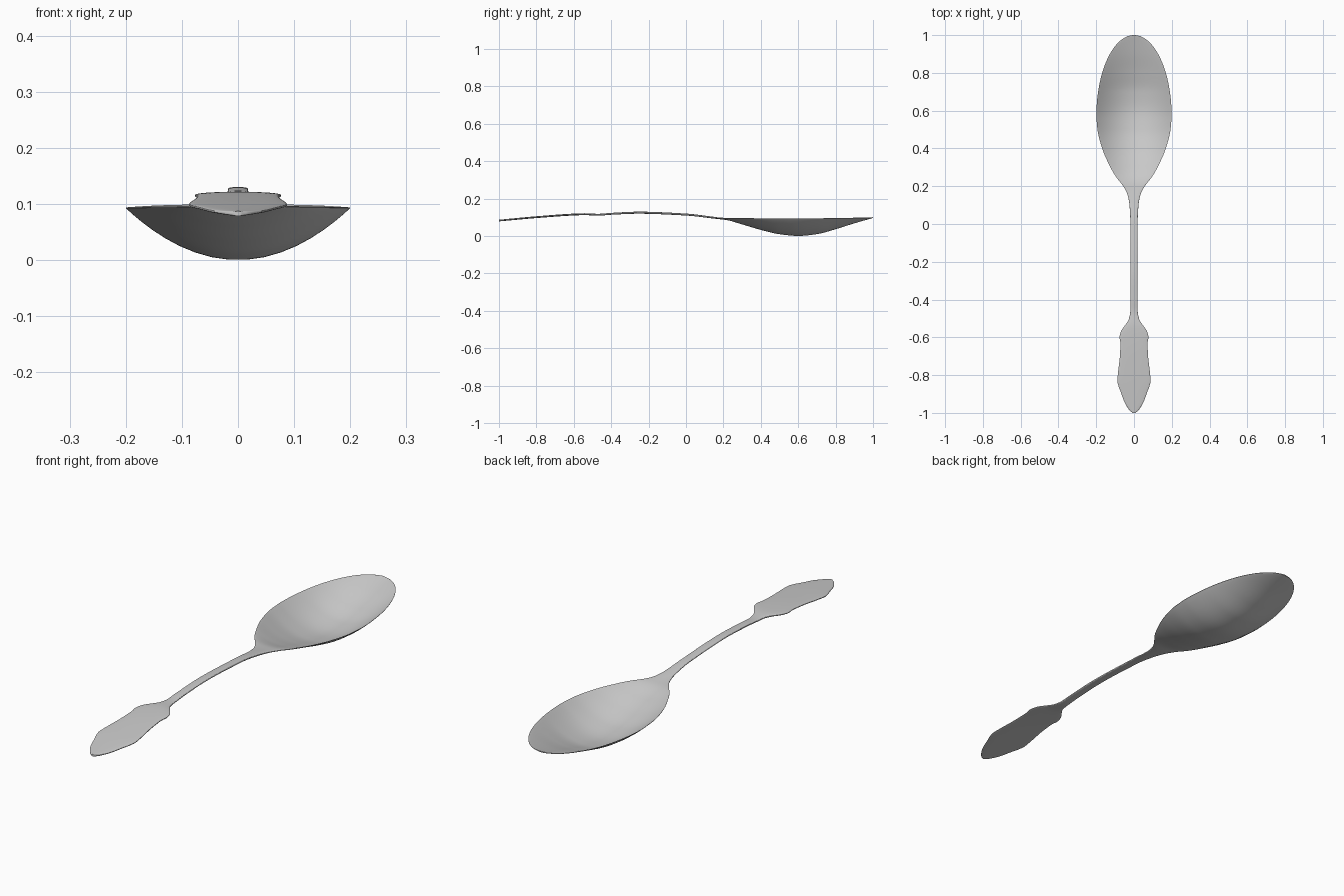
import bpy, bmesh, math

if "Cube" in bpy.data.objects:
    bpy.data.objects.remove(bpy.data.objects["Cube"])

# Profiles along the length: (y, value)
WIDTH = [(-1, .006), (-.992, .018), (-.975, .032), (-.94, .052), (-.89, .07), (-.865, .08),
         (-.83, .088), (-.78, .084), (-.7, .075), (-.63, .072), (-.6, .077), (-.57, .07),
         (-.53, .043), (-.5, .026), (-.45, .019), (-.2, .018), (0, .019), (.1, .024),
         (.16, .036), (.2, .057), (.25, .096), (.3, .125), (.4, .169), (.5, .194), (.57, .2)]
HEIGHT = [(-1, .083), (-.8, .101), (-.6, .115), (-.54, .117), (-.47, .114), (-.4, .119),
          (-.25, .125), (0, .115), (.2, .096), (.6, .094), (1, .099)]
DEPTH = [(-1, 0), (.12, 0), (.2, .004), (.3, .03), (.4, .059), (.5, .082), (.6, .091),
         (.7, .082), (.8, .057), (.9, .027), (1, 0)]
THICK = [(-1, .009), (-.6, .01), (-.45, .010), (-.2, .011), (.1, .010), (.3, .006), (1, .005)]


def sample(pts, y):
    """Smooth monotone interpolation through the profile points."""
    n = len(pts)
    d = [(pts[i + 1][1] - pts[i][1]) / (pts[i + 1][0] - pts[i][0]) for i in range(n - 1)]

    def slope(i):
        if i == 0 or i == n - 1:
            return d[0] if i == 0 else d[-1]
        a, b = d[i - 1], d[i]
        return 0 if a * b <= 0 else 2 * a * b / (a + b)
    i = 0
    while i < n - 2 and y > pts[i + 1][0]:
        i += 1
    h = pts[i + 1][0] - pts[i][0]
    t = min(max((y - pts[i][0]) / h, 0), 1)
    return ((2*t**3 - 3*t*t + 1) * pts[i][1] + (t**3 - 2*t*t + t) * h * slope(i)
            + (3*t*t - 2*t**3) * pts[i + 1][1] + (t**3 - t*t) * h * slope(i + 1))


def half_width(y):
    # elliptical bowl tip beyond the widest point
    if y > .57:
        return max(.2 * math.sqrt(max(0, 1 - ((y - .57) / .43) ** 2)), .002)
    return sample(WIDTH, y)


# Spoon: closed cross-sections lofted from the handle end to the bowl tip
ROWS, SIDES = 220, 40
bm = bmesh.new()
rings = []
for r in range(ROWS + 1):
    y = -math.cos(math.pi * r / ROWS)
    w, z, d, t = half_width(y), sample(HEIGHT, y), sample(DEPTH, y), sample(THICK, y)
    ring = []
    for s in range(SIDES):
        a = 2 * math.pi * (s + .5) / SIDES
        u = math.cos(a)
        side = math.copysign(abs(math.sin(a)) ** .5, math.sin(a))
        ring.append(bm.verts.new((u * w, y, z - d * (1 - u * u) + side * t / 2)))
    rings.append(ring)
for a, b in zip(rings, rings[1:]):
    for s in range(SIDES):
        k = (s + 1) % SIDES
        bm.faces.new((a[s], a[k], b[k], b[s]))
bm.faces.new(rings[0])
bm.faces.new(rings[-1])
bmesh.ops.recalc_face_normals(bm, faces=bm.faces)

mesh = bpy.data.meshes.new("spoon")
bm.to_mesh(mesh)
bm.free()
spoon = bpy.data.objects.new("spoon", mesh)
bpy.context.collection.objects.link(spoon)
bpy.context.view_layer.objects.active = spoon
spoon.select_set(True)
bpy.ops.object.shade_smooth_by_angle(angle=math.radians(40))
